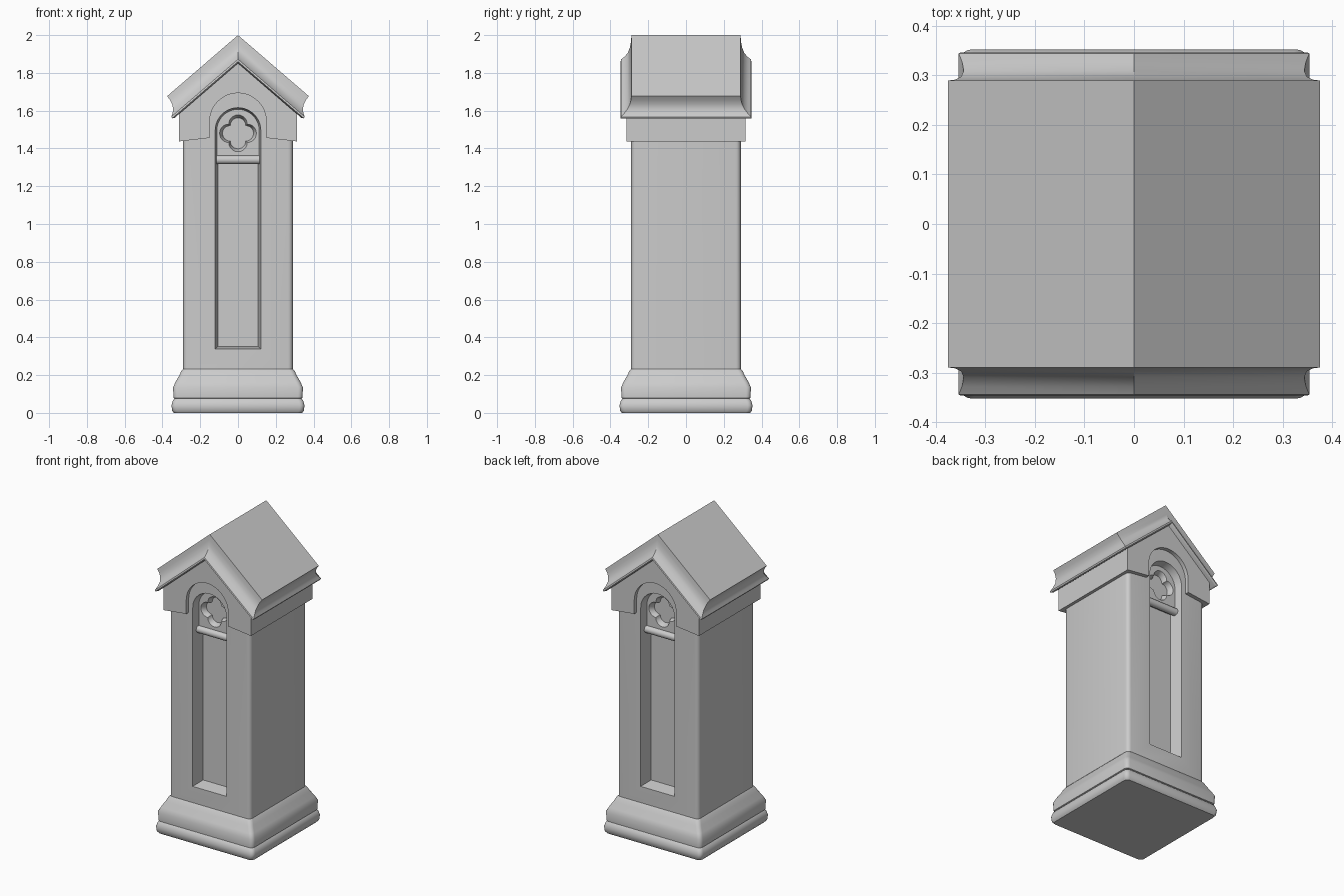
import bpy, bmesh
from math import pi, sin, cos, radians, hypot

if "Cube" in bpy.data.objects:
    bpy.data.objects.remove(bpy.data.objects["Cube"], do_unlink=True)

stone = bpy.data.materials.new("grey_stone")
stone.use_nodes = True
GREY = (0.6, 0.6, 0.6, 1)
stone.diffuse_color = GREY
stone.node_tree.nodes["Principled BSDF"].inputs["Base Color"].default_value = GREY


def loft(name, rings, caps=None, bevel=0):
    """Skin a stack of equal rings; caps lists the index groups closing each end."""
    bm = bmesh.new()
    rows = [[bm.verts.new(p) for p in ring] for ring in rings]
    n = len(rows[0])
    for a, b in zip(rows, rows[1:]):
        for i in range(n):
            j = (i + 1) % n
            bm.faces.new((a[i], a[j], b[j], b[i]))
    for row in (rows[0], rows[-1]):
        for cap in caps or [range(n)]:
            bm.faces.new([row[i] for i in cap])
    bmesh.ops.recalc_face_normals(bm, faces=bm.faces)
    if bevel:
        tall = [e for e in bm.edges if abs(e.verts[0].co.z - e.verts[1].co.z) > 1]
        bmesh.ops.bevel(bm, geom=tall, offset=bevel, segments=4, profile=0.5, affect='EDGES')
    mesh = bpy.data.meshes.new(name)
    bm.to_mesh(mesh)
    bm.free()
    mesh.materials.append(stone)
    ob = bpy.data.objects.new(name, mesh)
    bpy.context.collection.objects.link(ob)
    return ob


def activate(ob):
    bpy.ops.object.select_all(action='DESELECT')
    ob.select_set(True)
    bpy.context.view_layer.objects.active = ob


def smooth(ob, angle=35):
    activate(ob)
    bpy.ops.object.shade_smooth_by_angle(angle=radians(angle))


def cut(ob, cutter):
    mod = ob.modifiers.new("cut", 'BOOLEAN')
    mod.operation, mod.solver, mod.object = 'DIFFERENCE', 'EXACT', cutter
    activate(ob)
    bpy.ops.object.modifier_apply(modifier=mod.name)
    bpy.data.objects.remove(cutter, do_unlink=True)


def at_y(outline, y):
    return [(x, y, z) for x, z in outline]


def arc(cx, cz, r, start, end, steps):
    return [(cx + r * cos(start + (end - start) * i / steps),
             cz + r * sin(start + (end - start) * i / steps)) for i in range(steps + 1)]


def arch(half, bottom, spring):
    return [(-half, bottom), (half, bottom)] + arc(0, spring, half, 0, pi, 24)


def house(half, bottom, peak, pitch):
    eave = peak - half * pitch
    return [(-half, bottom), (half, bottom), (half, eave), (0, peak), (-half, eave)]


def quatrefoil(r, cz):
    pts = []
    for k in range(4):
        a = k * pi / 2
        pts += arc(r * cos(a), cz + r * sin(a), r, a - pi / 2, a + pi / 2, 12)[:-1]
    return pts


def rounded_square(half, z, r=0.025, steps=4):
    c = half - r
    pts = []
    for k, (sx, sy) in enumerate([(1, 1), (-1, 1), (-1, -1), (1, -1)]):
        pts += [(x, y, z) for x, y in arc(sx * c, sy * c, r, k * pi / 2, (k + 1) * pi / 2, steps)]
    return pts


# Moulded plinth
plinth = [(0.34, 0), (0.349, 0.012), (0.352, 0.04), (0.345, 0.065), (0.335, 0.076),
          (0.341, 0.079), (0.344, 0.135), (0.33, 0.165), (0.31, 0.2), (0.3, 0.222), (0.288, 0.236)]
smooth(loft("plinth", [rounded_square(h, z) for h, z in plinth]), 40)

# Roof slab with a flared moulding around its edge
EAVE_X, EAVE_Z, TOP, HALF_Y = 0.375, 1.677, 2.0, 0.289
PITCH = (TOP - EAVE_Z) / EAVE_X
length = hypot(EAVE_X, TOP - EAVE_Z)
ux, uz = EAVE_X / length, (TOP - EAVE_Z) / length

# Shaft with a gabled head and a splayed niche front and back
shaft = loft("shaft", [at_y(house(0.29, 0.2, 1.84, PITCH), y) for y in (-0.29, 0.29)], bevel=0.025)
for s in (-1, 1):
    cut(shaft, loft("niche_cutter", [at_y(arch(0.126, 0.334, 1.495), s * 0.32),
                                     at_y(arch(0.106, 0.352, 1.495), s * 0.205)]))
smooth(shaft)

# Gabled collar with an arched opening
body = house(0.313, 1.437, 1.87, PITCH)
notch = [(-0.15, 1.456)] + arc(0, 1.543, 0.15, pi, 0, 24) + [(0.15, 1.456)]
outline = body[:1] + notch + body[1:]
smooth(loft("gable_collar", [at_y(outline, y) for y in (-0.315, 0.315)]))


def roof_ring(out, depth):
    x, z = EAVE_X + out * ux - depth * uz, EAVE_Z - out * uz - depth * ux
    y, ridge = HALF_Y + out, TOP - depth / ux
    return [(-x, -y, z), (0, -y, ridge), (x, -y, z), (x, y, z), (0, y, ridge), (-x, y, z)]


roof_profile = [(0, 0), (0.002, 0.025), (0.008, 0.05), (0.02, 0.072), (0.038, 0.088),
                (0.055, 0.097), (0.057, 0.106), (0.045, 0.113)]
smooth(loft("roof", [roof_ring(*p) for p in roof_profile], [(0, 1, 4, 5), (1, 2, 3, 4)]))

# Tracery panel and crossbar in each niche
for s, side in ((-1, "front"), (1, "back")):
    panel = loft(side + "_tracery", [at_y(arch(0.118, 1.335, 1.495), s * y) for y in (0.24, 0.195)])
    cut(panel, loft("quatrefoil_cutter", [at_y(quatrefoil(r, 1.48), s * y)
                                          for r, y in ((0.0515, 0.25), (0.041, 0.212), (0.041, 0.18))]))
    smooth(panel)
    rod = arc(0, 0, 0.023, 0, 2 * pi, 20)[:-1]
    bar = loft(side + "_crossbar", [[(x, s * 0.24 + a, 1.34 + b) for a, b in rod] for x in (-0.115, 0.115)])
    smooth(bar)
